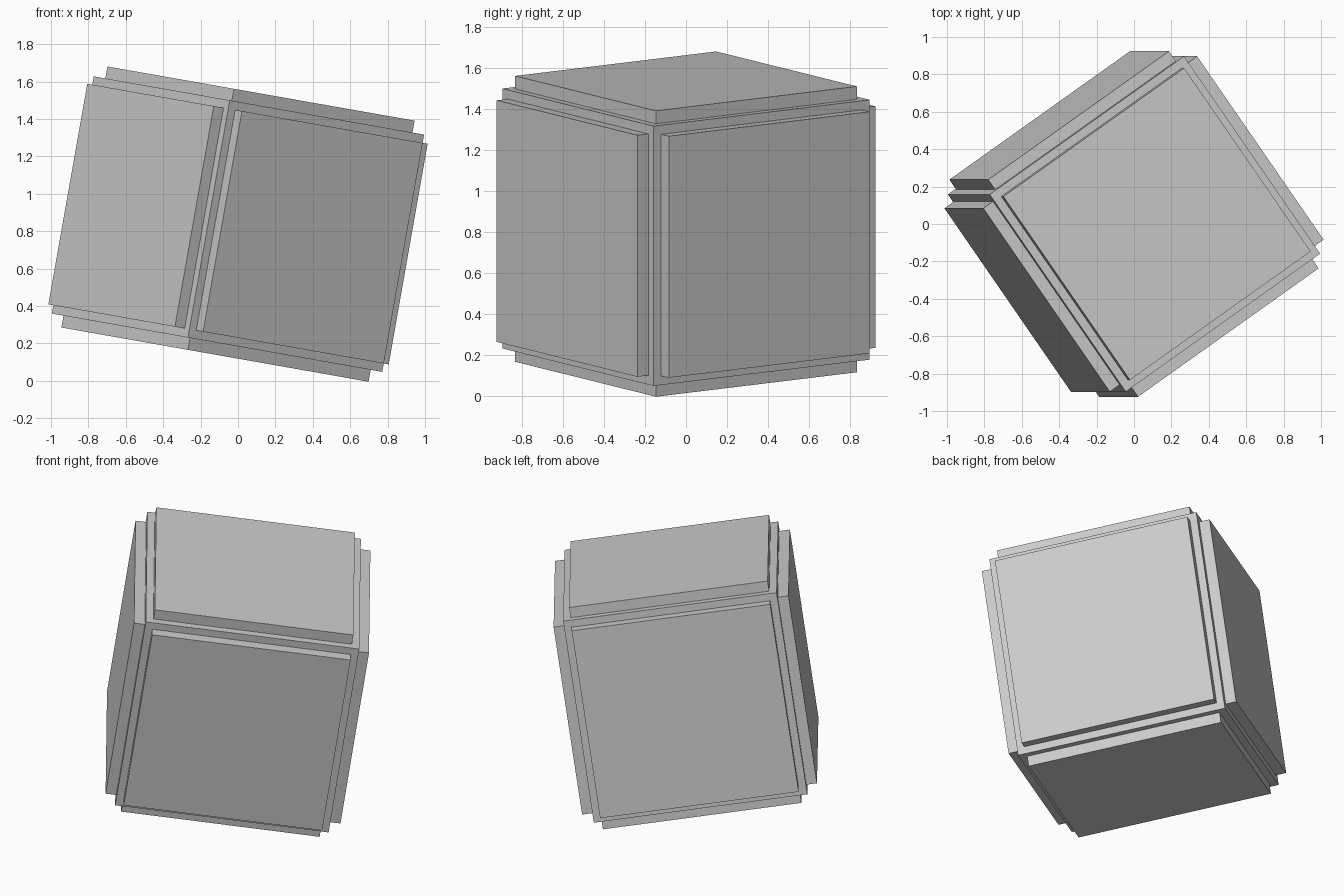
import bpy, bmesh
from math import radians
from mathutils import Matrix

if "Cube" in bpy.data.objects:
    bpy.data.objects.remove(bpy.data.objects["Cube"])

HALF, PANEL, OUTER = 0.644, 0.58, 0.7086   # core, panel and outer half sizes
CENTRE_Z = 0.838

# Plain grey material
grey = bpy.data.materials.new("light_grey")
grey.use_nodes = True
colour = (0.6, 0.6, 0.6, 1)
grey.diffuse_color = colour
grey.node_tree.nodes["Principled BSDF"].inputs["Base Color"].default_value = colour

# Core cube
bm = bmesh.new()
bmesh.ops.create_cube(bm, size=2 * HALF)

# Raised square panel on each of the six sides
sides = bm.faces[:]
bmesh.ops.inset_individual(bm, faces=sides, thickness=HALF - PANEL)
panels = bmesh.ops.extrude_discrete_faces(bm, faces=sides)["faces"]
for panel in panels:
    panel.normal_update()
    bmesh.ops.translate(bm, verts=panel.verts[:], vec=panel.normal * (OUTER - HALF))
bmesh.ops.recalc_face_normals(bm, faces=bm.faces[:])

mesh = bpy.data.meshes.new("panelled_cube")
bm.to_mesh(mesh)
bm.free()
mesh.materials.append(grey)

# Turn, then tilt the cube
cube = bpy.data.objects.new("panelled_cube", mesh)
cube.matrix_world = (Matrix.Translation((0, 0, CENTRE_Z))
                     @ Matrix.Rotation(radians(10), 4, "Y")
                     @ Matrix.Rotation(radians(35), 4, "Z"))
bpy.context.collection.objects.link(cube)
